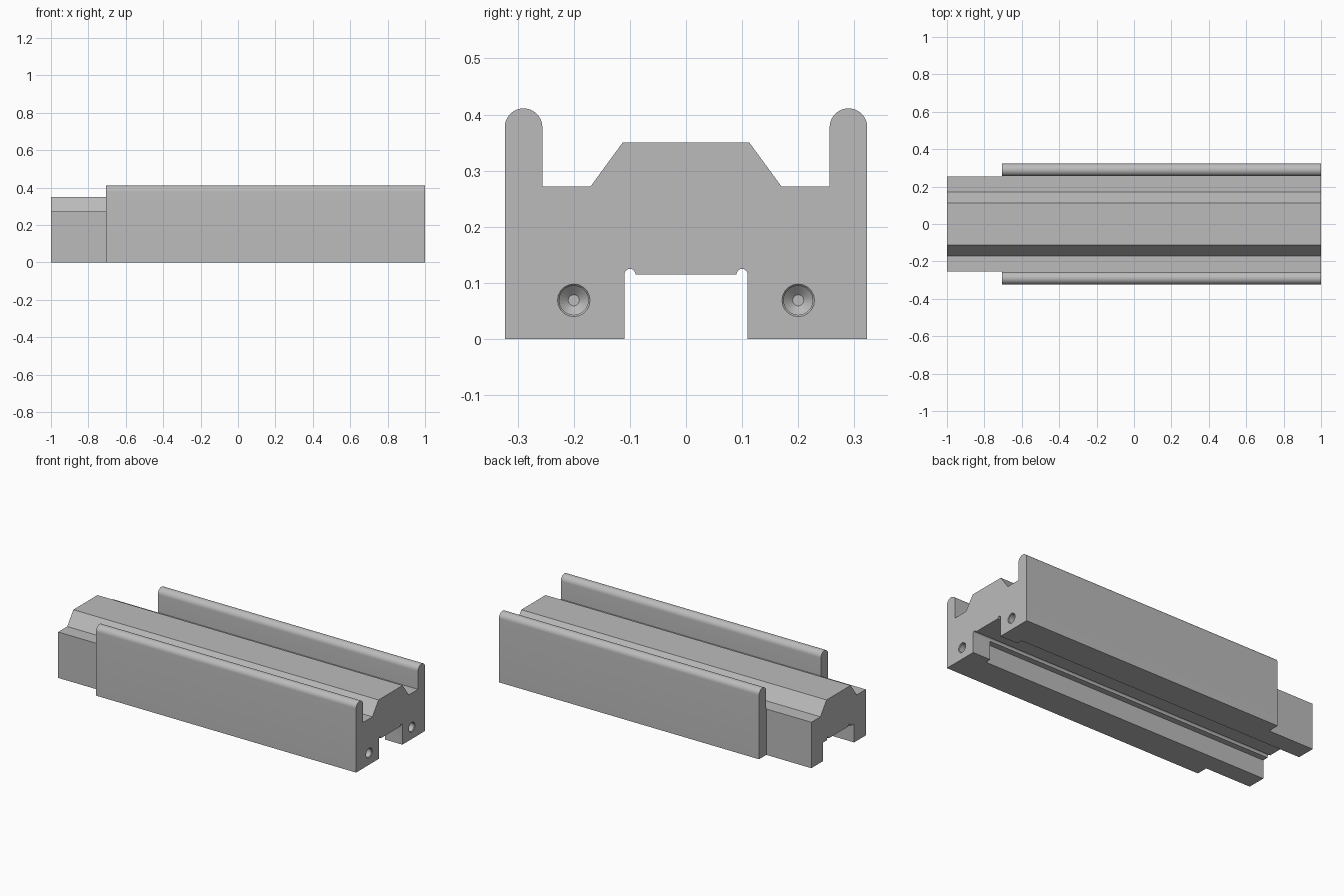
import bpy, bmesh
from math import sin, cos, pi, radians

cube = bpy.data.objects.get("Cube")
if cube:
    bpy.data.objects.remove(cube, do_unlink=True)

grey = bpy.data.materials.new("plain grey")
grey.use_nodes = True
colour = (0.5, 0.5, 0.5, 1)
grey.diffuse_color = colour
grey.node_tree.nodes["Principled BSDF"].inputs["Base Color"].default_value = colour


def arc(cy, cz, r, start, end, steps):
    angles = [radians(start + (end - start) * i / steps) for i in range(steps + 1)]
    return [(cy + r * cos(a), cz + r * sin(a)) for a in angles]


def finish(name, bm):
    bmesh.ops.recalc_face_normals(bm, faces=bm.faces)
    mesh = bpy.data.meshes.new(name)
    bm.to_mesh(mesh)
    bm.free()
    mesh.materials.append(grey)
    obj = bpy.data.objects.new(name, mesh)
    bpy.context.collection.objects.link(obj)
    return obj


def loft(name, rings):
    """Join equal-length rings of points and cap both ends."""
    bm = bmesh.new()
    rows = [[bm.verts.new(p) for p in ring] for ring in rings]
    n = len(rows[0])
    for a, b in zip(rows, rows[1:]):
        for i in range(n):
            j = (i + 1) % n
            bm.faces.new((a[i], a[j], b[j], b[i]))
    bm.faces.new(rows[0])
    bm.faces.new(rows[-1])
    return finish(name, bm)


def extrude_x(name, profile, x0, x1):
    return loft(name, [[(x, y, z) for y, z in profile] for x in (x0, x1)])


def box(name, x0, x1, y0, y1, z0, z1):
    return extrude_x(name, [(y0, z0), (y1, z0), (y1, z1), (y0, z1)], x0, x1)


def subtract(target, cutter):
    mod = target.modifiers.new("cut", "BOOLEAN")
    mod.operation = "DIFFERENCE"
    mod.solver = "EXACT"
    mod.object = cutter
    bpy.context.view_layer.objects.active = target
    bpy.ops.object.modifier_apply(modifier=mod.name)
    bpy.data.objects.remove(cutter, do_unlink=True)


# Cross-section: slot with relief grooves, legs, round-topped rails, raised centre
half = arc(0.1, 0.115, 0.01, 180, 0, 10)
half += [(0.11, 0), (0.323, 0)]
half += arc(0.2895, 0.3775, 0.0335, 0, 180, 20)
half += [(0.256, 0.272), (0.17, 0.272), (0.113, 0.35)]
profile = half + [(-y, z) for y, z in reversed(half)]
body = extrude_x("slide_body", profile, -1, 1)

# Side walls removed at the narrow end
for side in (-1, 1):
    y0, y1 = sorted((side * 0.255, side * 0.5))
    subtract(body, box("side_cutter", -1.2, -0.705, y0, y1, -0.2, 0.6))

# Wider underside slot behind the end stop
subtract(body, box("slot_cutter", -1.2, 0.885, -0.145, 0.145, -0.2, 0.11))

# Chamfered blind holes with conical bottoms
hole_steps = [(1.02, 0.029), (0.998, 0.029), (0.995, 0.026), (0.87, 0.026), (0.855, 0.01)]
for side in (-1, 1):
    rings = []
    for x, r in hole_steps:
        rings.append([(x, side * 0.2 + r * cos(2 * pi * i / 20), 0.069 + r * sin(2 * pi * i / 20))
                      for i in range(20)])
    subtract(body, loft("hole_cutter", rings))

# Smooth the round tops, keep the machined edges sharp
bpy.ops.object.select_all(action="DESELECT")
body.select_set(True)
bpy.context.view_layer.objects.active = body
bpy.ops.object.shade_smooth_by_angle(angle=radians(25))
